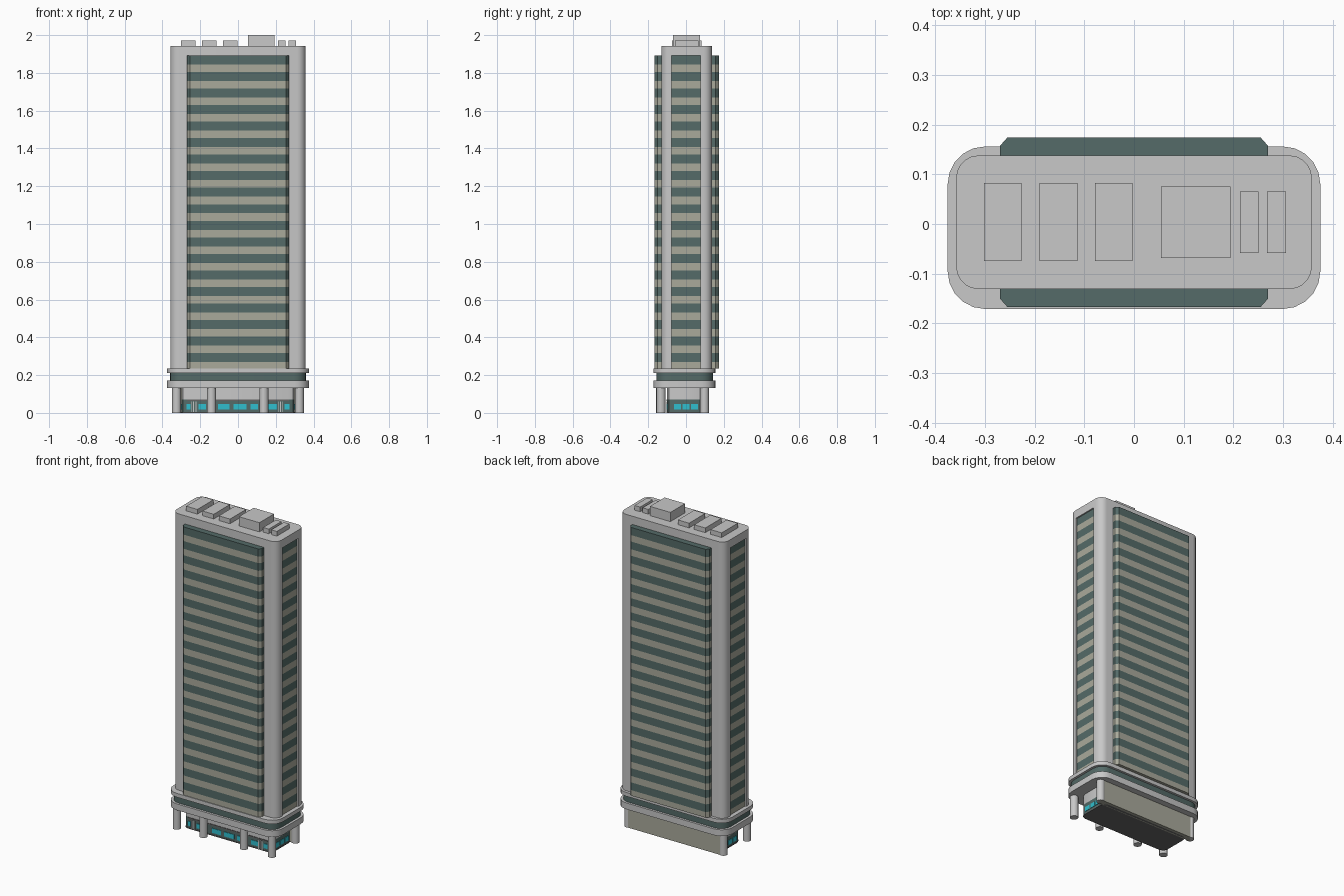
import bpy, bmesh, math

if "Cube" in bpy.data.objects:
    bpy.data.objects.remove(bpy.data.objects["Cube"])


def material(name, r, g, b):
    m = bpy.data.materials.new(name)
    m.diffuse_color = (r, g, b, 1)
    m.use_nodes = True
    m.node_tree.nodes["Principled BSDF"].inputs["Base Color"].default_value = m.diffuse_color
    return m


GREY = material("light_concrete", 0.58, 0.58, 0.58)
TEAL = material("dark_teal_glass", 0.09, 0.146, 0.138)
BEIGE = material("beige_stone", 0.40, 0.40, 0.33)
DARK = material("dark_floor", 0.13, 0.13, 0.13)
CYAN = material("cyan_light", 0.03, 0.52, 0.62)


def rounded(x0, x1, y0, y1, r, n=5):
    """Counter-clockwise rounded rectangle outline."""
    pts = []
    for cx, cy, a in ((x1 - r, y1 - r, 0), (x0 + r, y1 - r, 90),
                      (x0 + r, y0 + r, 180), (x1 - r, y0 + r, 270)):
        for i in range(n + 1):
            t = math.radians(a + 90 * i / n)
            pts.append((cx + r * math.cos(t), cy + r * math.sin(t)))
    return pts


def prism(name, outline, levels, mats, pick=lambda i: 0, smooth=True):
    """Extrude an outline through height levels; pick(i) colours storey i."""
    bm = bmesh.new()
    rings = [[bm.verts.new((x, y, z)) for x, y in outline] for z in levels]
    n = len(outline)
    for i in range(len(levels) - 1):
        a, b = rings[i], rings[i + 1]
        for j in range(n):
            k = (j + 1) % n
            f = bm.faces.new((a[j], a[k], b[k], b[j]))
            f.material_index = pick(i)
    bm.faces.new(rings[0][::-1]).material_index = pick(0)
    bm.faces.new(rings[-1]).material_index = pick(len(levels) - 2)
    bmesh.ops.recalc_face_normals(bm, faces=bm.faces)
    me = bpy.data.meshes.new(name)
    bm.to_mesh(me)
    bm.free()
    for m in mats:
        me.materials.append(m)
    ob = bpy.data.objects.new(name, me)
    bpy.context.collection.objects.link(ob)
    if smooth:
        bpy.ops.object.select_all(action='DESELECT')
        ob.select_set(True)
        bpy.context.view_layer.objects.active = ob
        bpy.ops.object.shade_smooth_by_angle(angle=math.radians(32))
    return ob


def box(name, x0, x1, y0, y1, z0, z1, mat):
    return prism(name, [(x0, y0), (x1, y0), (x1, y1), (x0, y1)],
                 [z0, z1], [mat], smooth=False)


# Storey heights: beige and teal bands alternate, teal on top
TOP, STEP, GLASS = 1.892, 0.0875, 0.0475
levels = [0.235]
for i in range(18, -1, -1):
    levels += [TOP - STEP * i - GLASS, TOP - STEP * i]
stripe = lambda i: i % 2

# Tower shaft, with a shallow recess down each narrow side
BX, Y0, Y1, REC, PY = 0.358, -0.131, 0.138, 0.012, 0.077
outline = rounded(-BX, BX, Y0, Y1, 0.045)
half = len(outline) // 2
left_notch = [(-BX, PY), (-BX + REC, PY), (-BX + REC, -PY), (-BX, -PY)]
right_notch = [(-x, -y) for x, y in left_notch]
prism("tower_shaft", outline[:half] + left_notch + outline[half:] + right_notch,
      [0.22, TOP], [GREY])
prism("tower_crown", outline, [TOP, 1.943], [GREY])

# Striped window panels in the side recesses
for side, s in (("left", -1), ("right", 1)):
    a, b = sorted((s * (BX - REC - 0.002), s * (BX - REC + 0.004)))
    prism(side + "_window_panel", [(a, -PY), (b, -PY), (b, PY), (a, PY)],
          levels, [BEIGE, TEAL], stripe, False)

# Striped bays on the broad faces, with chamfered outer corners
for side, yin, yout in (("front", Y0 + 0.01, -0.167), ("back", Y1 - 0.01, 0.174)):
    ych = yout - math.copysign(0.017, yout)
    prism(side + "_window_bay",
          [(-0.27, yin), (-0.27, ych), (-0.255, yout),
           (0.255, yout), (0.27, ych), (0.27, yin)],
          levels, [BEIGE, TEAL], stripe, False)

# Podium: two concrete rings with a glass band between
ring = rounded(-0.375, 0.375, -0.171, 0.156, 0.075)
prism("upper_podium_ring", ring, [0.212, 0.236], [GREY])
prism("podium_glass", rounded(-0.36, 0.36, -0.157, 0.142, 0.065),
      [0.165, 0.215], [TEAL])
prism("lower_podium_ring", ring, [0.132, 0.171], [GREY])

# Lobby: glass below, concrete above, dark floor underneath
prism("lobby", rounded(-0.30, 0.30, -0.10, 0.10, 0.03, 2),
      [0.004, 0.07, 0.135], [TEAL, GREY], lambda i: i)
prism("lobby_floor", rounded(-0.302, 0.302, -0.102, 0.10, 0.03, 2),
      [0, 0.006], [DARK])
box("back_wall", -0.335, 0.335, 0.08, 0.118, 0, 0.135, BEIGE)

# Columns
cols = [(x, -0.132 if abs(x) > 0.2 else -0.136) for x in (-0.325, -0.14, 0.137, 0.325)]
cols += [(-0.325, 0.098), (0.325, 0.098)]
for i, (cx, cy) in enumerate(cols):
    prism(f"column_{i + 1}", rounded(cx - 0.0235, cx + 0.0235, cy - 0.0235,
                                     cy + 0.0235, 0.02349, 4), [0, 0.14], [GREY])

# Cyan lit shop windows and pale door frames on the front
for i, (cx, w) in enumerate(((-0.262, 0.022), (-0.19, 0.04), (-0.075, 0.06),
                             (0.01, 0.07), (0.085, 0.04), (0.185, 0.045),
                             (0.26, 0.025))):
    box(f"front_lit_window_{i + 1}", cx - w / 2, cx + w / 2, -0.103, -0.099,
        0.018, 0.046, CYAN)
for i, cx in enumerate((-0.235, 0.225)):
    for k, dx in enumerate((-0.012, 0, 0.012)):
        box(f"door_frame_{i + 1}_{k + 1}", cx + dx - 0.002, cx + dx + 0.002,
            -0.104, -0.099, 0.004, 0.06, GREY)
box("front_sill", -0.27, 0.27, -0.103, -0.099, 0.062, 0.07, DARK)

# Lit windows on the lobby sides
for side, s in (("left", -1), ("right", 1)):
    a, b = sorted((s * 0.299, s * 0.303))
    for i, cy in enumerate((-0.045, 0.0, 0.045)):
        box(f"{side}_lit_window_{i + 1}", a, b, cy - 0.018, cy + 0.018,
            0.018, 0.046, CYAN)

# Rooftop plant
for i, x in enumerate((-0.302, -0.19, -0.079)):
    box(f"roof_unit_{i + 1}", x, x + 0.076, -0.074, 0.083, 1.94, 1.972, GREY)
for i, x in enumerate((0.213, 0.268)):
    box(f"small_roof_unit_{i + 1}", x, x + 0.038, -0.058, 0.065, 1.94, 1.972, GREY)
box("lift_house", 0.054, 0.194, -0.068, 0.075, 1.94, 2.0, GREY)
